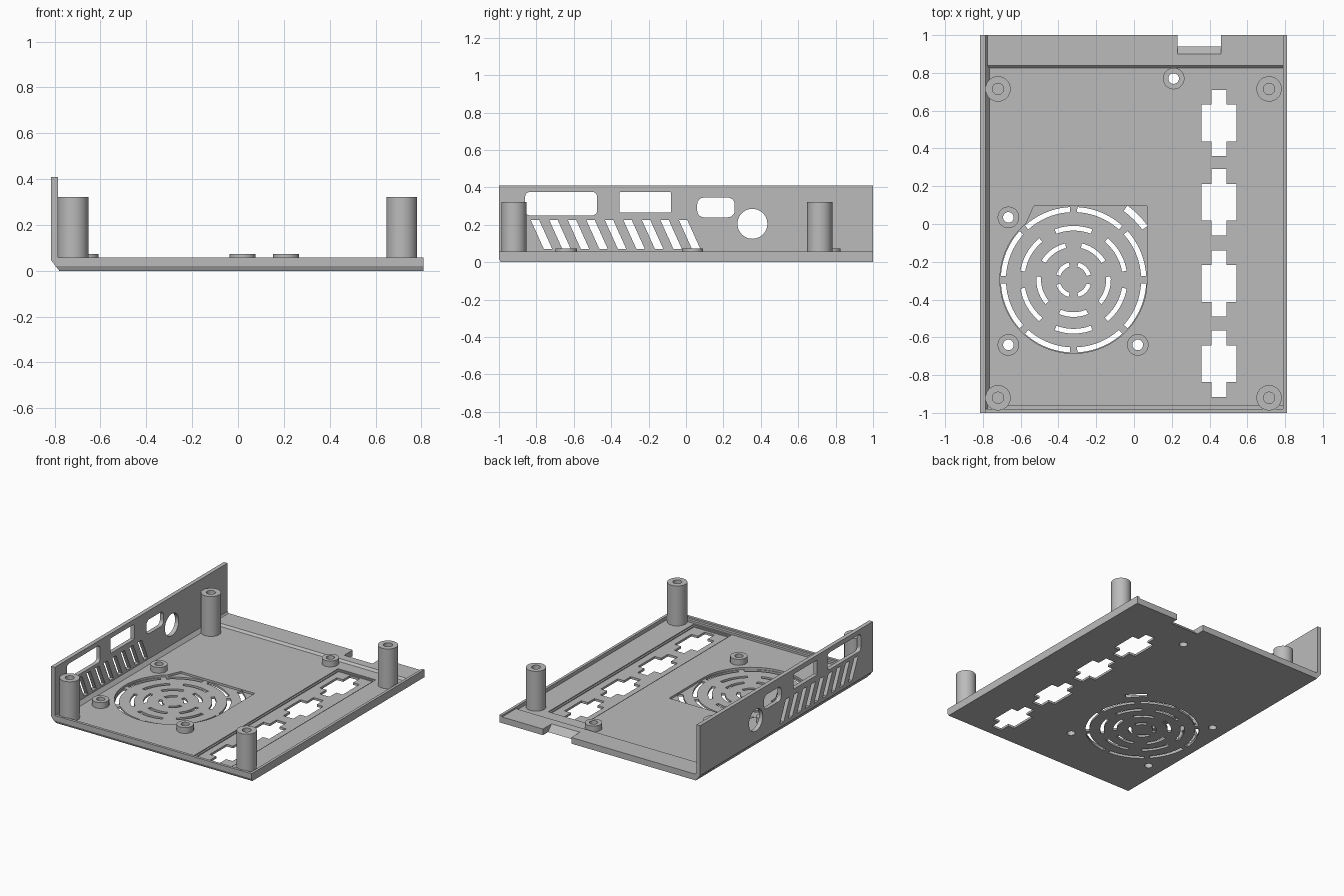
import bpy, bmesh
from math import sin, cos, radians, pi
from mathutils import Vector, Matrix

if "Cube" in bpy.data.objects:
    bpy.data.objects.remove(bpy.data.objects["Cube"])

grey = bpy.data.materials.new("plain_grey")
grey.use_nodes = True
GREY = (0.5, 0.5, 0.5, 1)
grey.diffuse_color = GREY
grey.node_tree.nodes["Principled BSDF"].inputs["Base Color"].default_value = GREY

TO_3D = {"x": lambda u, v, w: (w, u, v),
         "y": lambda u, v, w: (u, w, v),
         "z": lambda u, v, w: (u, v, w)}


def finish(name, bm):
    bmesh.ops.recalc_face_normals(bm, faces=bm.faces)
    mesh = bpy.data.meshes.new(name)
    bm.to_mesh(mesh)
    bm.free()
    obj = bpy.data.objects.new(name, mesh)
    bpy.context.collection.objects.link(obj)
    mesh.materials.append(grey)
    return obj


def prisms(name, outlines, axis, start, end):
    """Extrude flat outlines along an axis into one object."""
    bm = bmesh.new()
    for pts in outlines:
        face = bm.faces.new([bm.verts.new(TO_3D[axis](u, v, start)) for u, v in pts])
        out = bmesh.ops.extrude_face_region(bm, geom=[face])
        move = Vector(TO_3D[axis](0, 0, end - start))
        bmesh.ops.translate(bm, vec=move, verts=[g for g in out["geom"] if isinstance(g, bmesh.types.BMVert)])
    return finish(name, bm)


def cut(targets, outlines, axis, start, end):
    cutter = prisms("cutter", outlines, axis, start, end)
    cutter.hide_render = True
    for obj in targets:
        mod = obj.modifiers.new("cut", "BOOLEAN")
        mod.operation = "DIFFERENCE"
        mod.solver = "EXACT"
        mod.object = cutter
        bpy.context.view_layer.objects.active = obj
        bpy.ops.object.modifier_apply(modifier=mod.name)
    bpy.data.objects.remove(cutter)


def rect(x0, x1, y0, y1):
    return [(x0, y0), (x1, y0), (x1, y1), (x0, y1)]


def arc(cx, cy, r, a0, a1, n):
    return [(cx + r * cos(radians(a0 + (a1 - a0) * i / n)),
             cy + r * sin(radians(a0 + (a1 - a0) * i / n))) for i in range(n + 1)]


def circle(cx, cy, r, n=40):
    return arc(cx, cy, r, 0, 360, n)[:-1]


def rounded(x0, x1, y0, y1, r):
    corners = [(x1 - r, y1 - r), (x0 + r, y1 - r), (x0 + r, y0 + r), (x1 - r, y0 + r)]
    return [p for k, c in enumerate(corners) for p in arc(*c, r, 90 * k, 90 * k + 90, 5)]


def arc_slot(cx, cy, r0, r1, mid, span):
    a, b = mid - span / 2, mid + span / 2
    return arc(cx, cy, r1, a, b, 10) + arc(cx, cy, r0, b, a, 10)


def lathe(name, profile, x, y):
    bm = bmesh.new()
    verts = [bm.verts.new((r, 0, z)) for r, z in profile]
    edges = [bm.edges.new(p) for p in zip(verts, verts[1:])]
    bmesh.ops.spin(bm, geom=verts + edges, cent=(0, 0, 0), axis=(0, 0, 1),
                   angle=2 * pi, steps=40, use_duplicate=False)
    bmesh.ops.remove_doubles(bm, verts=bm.verts, dist=0.0001)
    bmesh.ops.transform(bm, matrix=Matrix.Translation((x, y, 0)), verts=bm.verts)
    obj = finish(name, bm)
    bpy.ops.object.select_all(action="DESELECT")
    obj.select_set(True)
    bpy.context.view_layer.objects.active = obj
    bpy.ops.object.shade_smooth_by_angle(angle=radians(35))


FLOOR, RIM, STRIP = 0.03, 0.057, 0.045

# Floor, side wall and side rim in one cross-section
tray = prisms("tray_and_side_wall", [[
    (-0.78, 0), (0.81, 0), (0.81, RIM), (0.79, RIM), (0.79, FLOOR), (-0.765, FLOOR),
    (-0.785, RIM), (-0.785, 0.41), (-0.815, 0.41), (-0.815, 0.045)]], "y", -1, 1)

# Front rim with a step, and the raised strip along the back
front_rim = prisms("front_rim", [[(-1, 0.025), (-0.96, 0.025), (-0.96, STRIP), (-0.98, STRIP),
                                  (-0.98, RIM), (-1, RIM)]], "x", -0.8, 0.8)
back_strip = prisms("back_strip", [[(0.825, 0.025), (1, 0.025), (1, STRIP), (0.84, STRIP),
                                    (0.825, FLOOR)]], "x", -0.8, 0.8)

# Bevel under the front edge, sloped notch in the back edge
cut([tray], [[(-1.1, -0.1), (-0.99, -0.1), (-0.99, 0), (-1, 0.02), (-1.1, 0.02)]], "x", -1, 1)
cut([tray, back_strip], [[(0.94, -0.1), (1.1, -0.1), (1.1, 0.1), (0.9, 0.1),
                          (0.9, STRIP), (0.94, 0)]], "x", 0.23, 0.46)

# Shallow stepped channel with cross-shaped openings
cut([tray], [rect(0.3, 0.605, -0.95, 0.73)], "z", 0.023, 0.2)
cut([tray], [rect(0.312, 0.593, -0.938, 0.718)], "z", 0.016, 0.2)


def cross(cx, cy, w, h, arm_w, arm_h):
    quarter = [(w, 0), (w, h), (arm_w, h), (arm_w, arm_h), (0, arm_h)]
    half = quarter + [(-x, y) for x, y in reversed(quarter[:-1])]
    return [(cx + x, cy + y) for x, y in half + [(-x, -y) for x, y in half[1:-1]]]


cut([tray], [cross(0.45, y, 0.092, 0.097, 0.04, 0.175)
             for y in (0.535, 0.115, -0.315, -0.74)], "z", -0.1, 0.2)

# Fan pocket: round, with a square rear corner
FX, FY = -0.32, -0.295
pocket = [(FX + 0.39, FY), (FX + 0.39, FY + 0.39), (FX - 0.21, FY + 0.39)]
cut([tray], [pocket + arc(FX, FY, 0.39, 130, 350, 40)], "z", 0.015, 0.2)

# Fan grille: rings of arc slots (inner radius, outer radius, count, first angle, span)
slots = [arc_slot(FX, FY, 0.45, 0.485, 45, 18)]
for r0, r1, count, first, span in ((0.358, 0.385, 8, 22.5, 39), (0.26, 0.285, 6, 90, 41),
                                   (0.172, 0.197, 5, 270, 46), (0.072, 0.095, 4, 45, 58)):
    slots += [arc_slot(FX, FY, r0, r1, first + 360 * k / count, span) for k in range(count)]
cut([tray], slots, "z", -0.1, 0.2)

# Side wall ports and slanted vents
ports = [rounded(-0.86, -0.475, 0.25, 0.375, 0.025), rounded(-0.355, -0.08, 0.265, 0.375, 0.006),
         rounded(0.06, 0.26, 0.24, 0.345, 0.035), circle(0.355, 0.205, 0.08)]
for k in range(9):
    y = -0.83 + 0.099 * k
    ports.append([(y, 0.225), (y + 0.07, 0.07), (y + 0.115, 0.07), (y + 0.045, 0.225)])
cut([tray], ports, "x", -0.9, -0.75)

# Low standoffs with through holes
spots = [(-0.665, 0.035), (-0.665, -0.64), (0.02, -0.64), (0.21, 0.77)]
cut([tray], [circle(x, y, 0.028) for x, y in spots], "z", -0.1, 0.2)
for k, (x, y) in enumerate(spots):
    lathe(f"standoff_{k + 1}", [(0.028, 0.02), (0.057, 0.02), (0.057, 0.073),
                                (0.028, 0.073), (0.028, 0.02)], x, y)

# Tall corner posts with blind screw holes
for side, x in (("right", -0.72), ("left", 0.715)):
    for end, y in (("front", -0.92), ("back", 0.715)):
        lathe(f"{end}_{side}_post", [(0, 0.02), (0.067, 0.02), (0.067, 0.322),
                                     (0.03, 0.322), (0.03, 0.1), (0, 0.1)], x, y)
